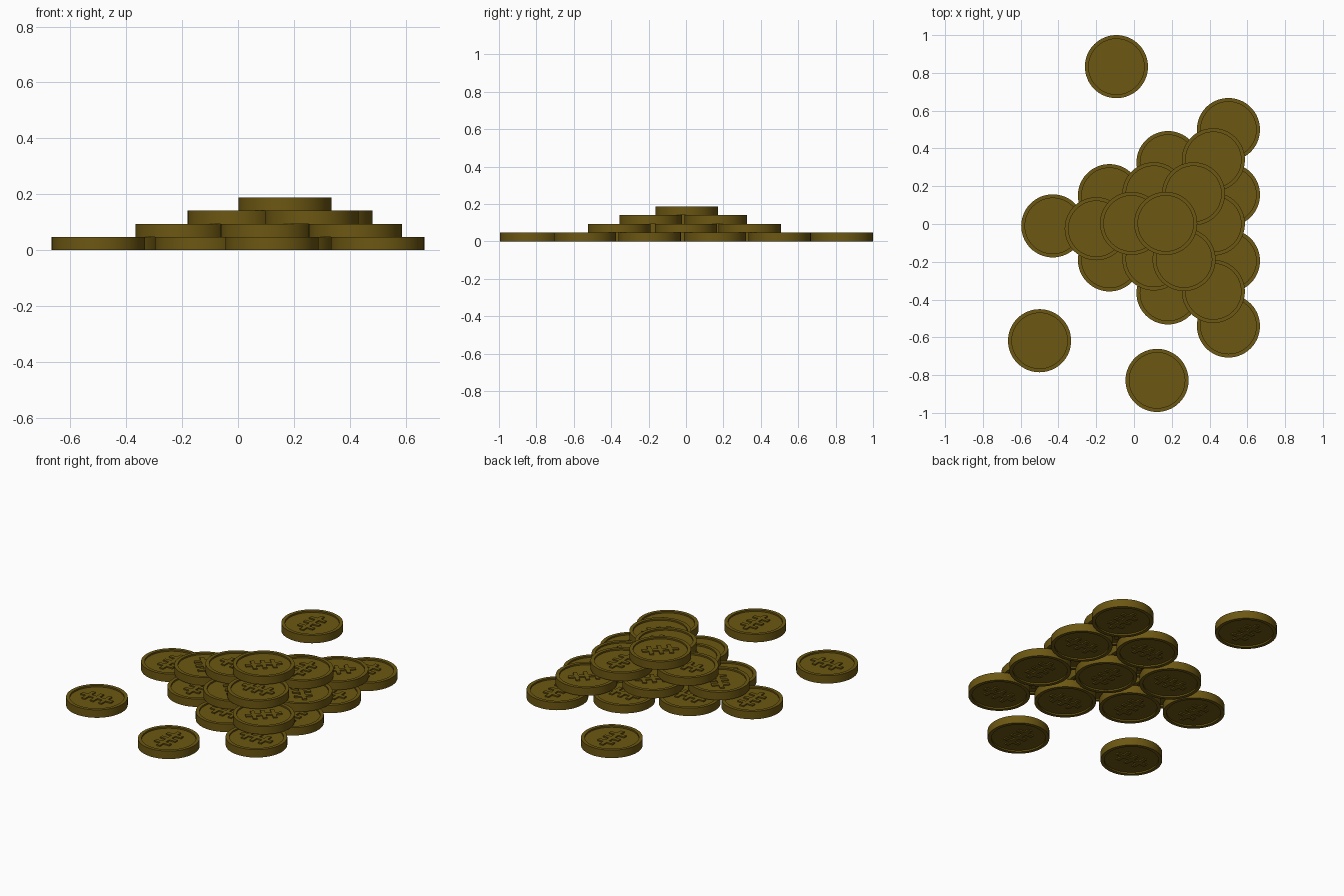
import bpy, bmesh, math
from mathutils import Matrix

if "Cube" in bpy.data.objects:
    bpy.data.objects.remove(bpy.data.objects["Cube"])

R, T = 0.167, 0.047          # coin radius and thickness
RIM, DEPTH = 0.147, 0.009    # inner rim radius and recess depth
SIDES = 64

gold = bpy.data.materials.new("dark_gold")
gold.diffuse_color = (0.15, 0.095, 0.006, 1)
gold.use_nodes = True
gold.node_tree.nodes["Principled BSDF"].inputs["Base Color"].default_value = gold.diffuse_color


def ring(bm, r, z):
    return [bm.verts.new((r * math.cos(2 * math.pi * i / SIDES),
                          r * math.sin(2 * math.pi * i / SIDES), z)) for i in range(SIDES)]


def coin_mesh():
    bm = bmesh.new()
    # body: recessed face, raised rim, side wall, mirrored below
    profile = [(RIM, DEPTH), (RIM, 0), (R, 0), (R, T), (RIM, T), (RIM, T - DEPTH)]
    rings = [ring(bm, r, z) for r, z in profile]
    for a, b in zip(rings, rings[1:]):
        for i in range(SIDES):
            j = (i + 1) % SIDES
            bm.faces.new((a[i], a[j], b[j], b[i]))
    bm.faces.new(rings[0][::-1])
    bm.faces.new(rings[-1])
    # plain relief on both faces: an upright bar crossed by three short bars
    h = DEPTH * 0.8
    for z in (DEPTH - h / 2, T - DEPTH + h / 2):
        for y, w, d in ((0, 0.024, 0.2), (0.055, 0.1, 0.022),
                        (0, 0.1, 0.022), (-0.055, 0.1, 0.022)):
            bmesh.ops.create_cube(bm, size=1, matrix=Matrix.Translation((0, y, z))
                                  @ Matrix.Diagonal((w, d, h, 1)))
    bmesh.ops.recalc_face_normals(bm, faces=bm.faces[:])
    me = bpy.data.meshes.new("coin")
    bm.to_mesh(me)
    bm.free()
    me.materials.append(gold)
    for p in me.polygons:
        p.use_smooth = True
    me.set_sharp_from_angle(angle=math.radians(30))
    return me


coin = coin_mesh()

# coin centres, layer by layer from the ground up
layers = [
    [(-0.43, -0.01), (-0.13, 0.15), (-0.13, -0.19), (0.18, 0.325), (0.18, -0.02),
     (0.18, -0.365), (0.5, 0.5), (0.5, 0.155), (0.5, -0.195), (0.5, -0.54),
     (-0.093, 0.833), (-0.5, -0.618), (0.122, -0.828)],
    [(-0.2, -0.025), (0.105, 0.16), (0.105, -0.185), (0.42, 0.34), (0.42, 0.0), (0.42, -0.357)],
    [(-0.013, 0.003), (0.315, 0.16), (0.265, -0.188)],
    [(0.168, 0.003)],
]
for level, spots in enumerate(layers):
    for n, (x, y) in enumerate(spots):
        ob = bpy.data.objects.new(f"coin_layer{level + 1}_{n + 1}", coin)
        ob.location = (x, y, level * T)
        ob.rotation_euler.z = math.radians((n * 90 + level * 45) % 360)
        bpy.context.collection.objects.link(ob)
